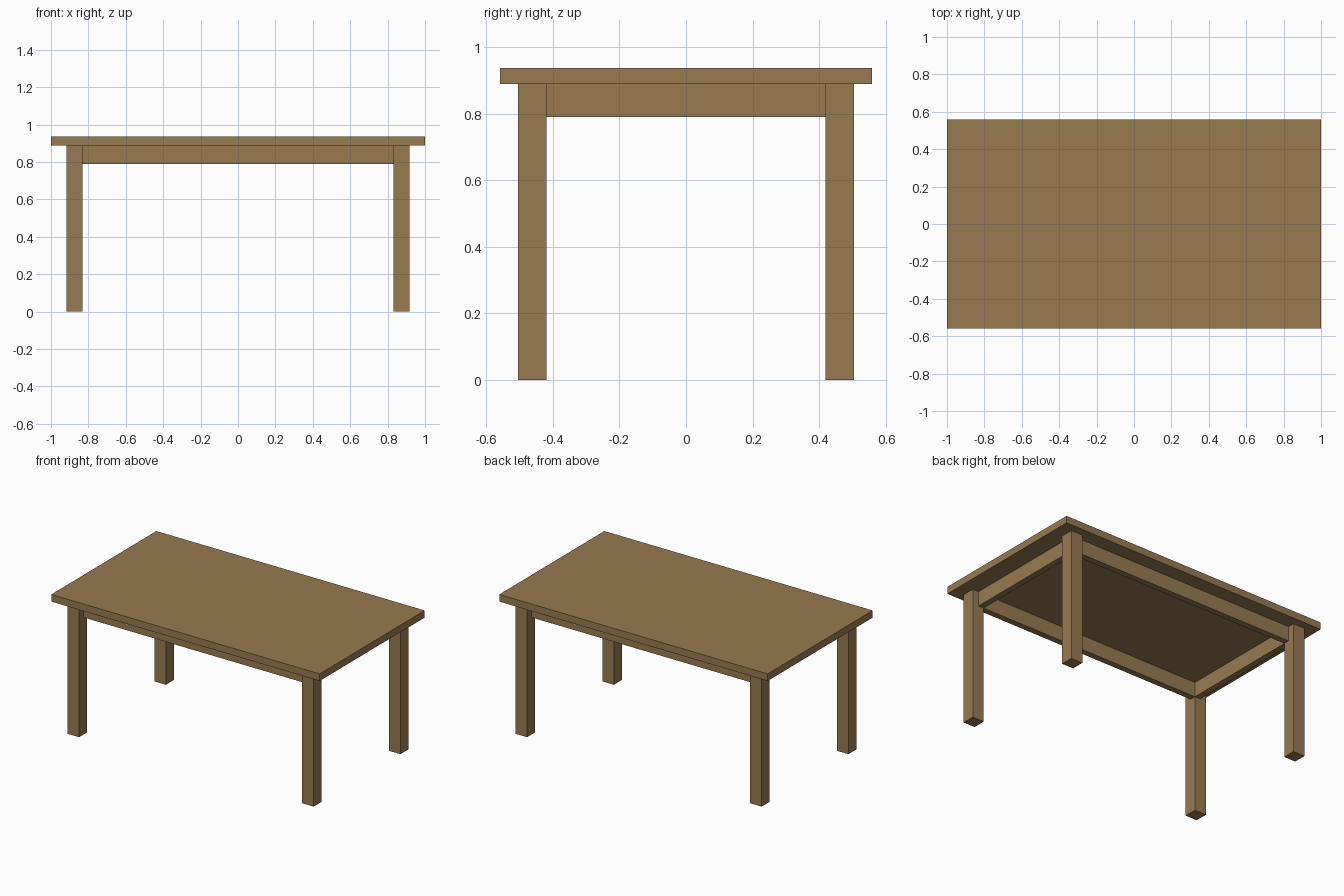
import bpy

if "Cube" in bpy.data.objects:
    bpy.data.objects.remove(bpy.data.objects["Cube"])

# Single wood colour
wood = bpy.data.materials.new("brown_wood")
wood.diffuse_color = (0.314, 0.195, 0.082, 1.0)
wood.use_nodes = True
wood.node_tree.nodes["Principled BSDF"].inputs["Base Color"].default_value = wood.diffuse_color


def box(name, x, y, z):
    """Axis-aligned box from (min, max) ranges."""
    bpy.ops.mesh.primitive_cube_add(size=1)
    ob = bpy.context.object
    ob.name = name
    ob.location = [(a + b) / 2 for a, b in (x, y, z)]
    ob.scale = [b - a for a, b in (x, y, z)]
    bpy.ops.object.transform_apply(location=True, rotation=False, scale=True)
    ob.data.materials.append(wood)
    return ob


def span(side, a, b):
    """Range a..b, mirrored to the negative side if needed."""
    return tuple(sorted((side * a, side * b)))


TOP, UNDER, APRON = 0.937, 0.889, 0.79
LX, LX2 = 0.831, 0.917   # leg inner and outer x
LY, LY2 = 0.419, 0.505   # leg inner and outer y
THICK = 0.041            # apron thickness

# Tabletop
box("tabletop", (-1, 1), (-0.559, 0.559), (UNDER, TOP))

# Legs
for sx, xn in ((-1, "left"), (1, "right")):
    for sy, yn in ((-1, "front"), (1, "back")):
        box(f"{yn}_{xn}_leg", span(sx, LX, LX2), span(sy, LY, LY2), (0, UNDER))

# Aprons between the legs, flush with the inner leg faces
for s, long_name, short_name in ((-1, "front", "left"), (1, "back", "right")):
    box(f"{long_name}_apron", (-LX, LX), span(s, LY, LY + THICK), (APRON, UNDER))
    box(f"{short_name}_apron", span(s, LX, LX + THICK), (-LY, LY), (APRON, UNDER))
